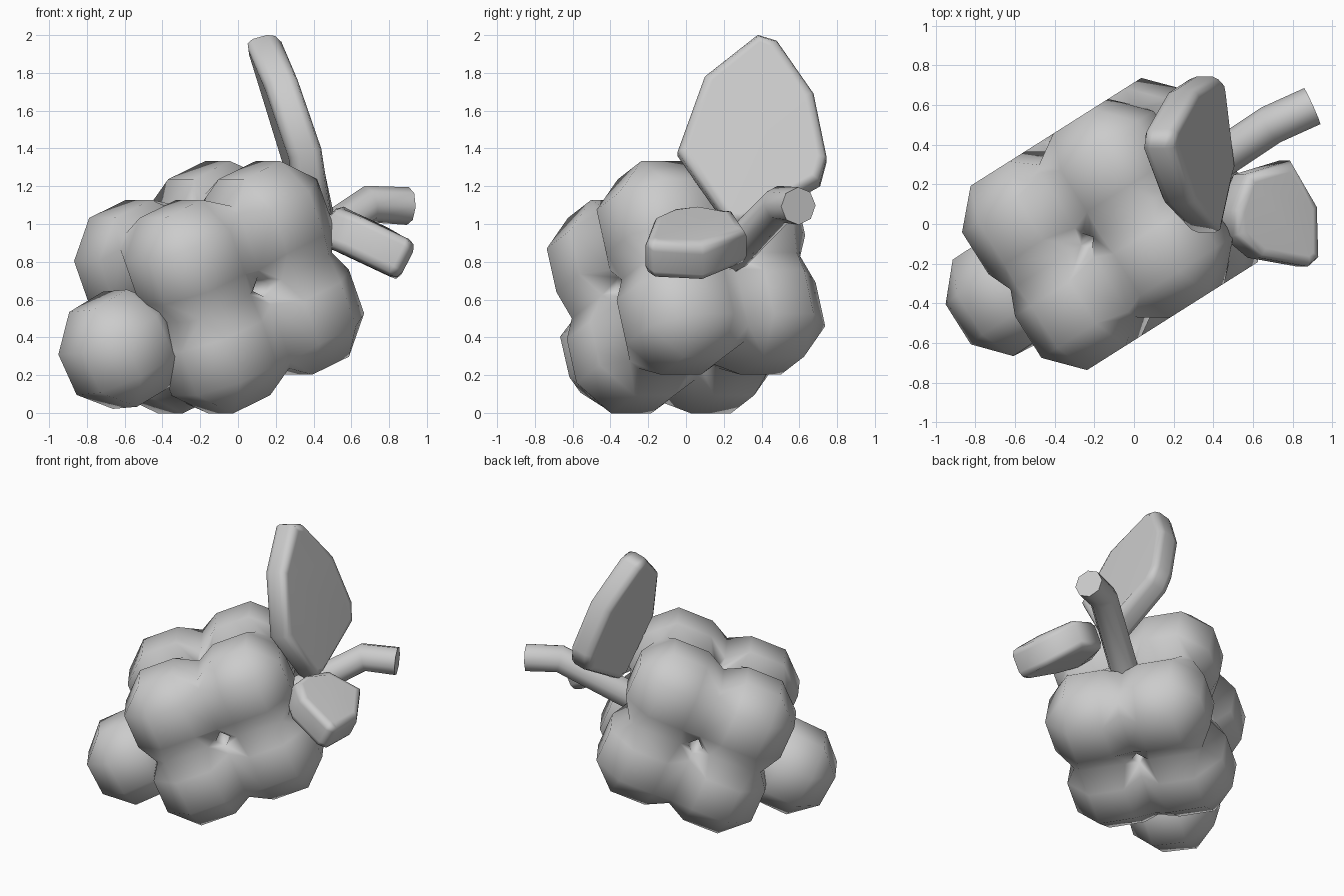
import bpy, bmesh, math
from mathutils import Vector, Matrix

old = bpy.data.objects.get("Cube")
if old:
    bpy.data.objects.remove(old, do_unlink=True)

grey = bpy.data.materials.new("plain_grey")
grey.use_nodes = True
colour = (0.6, 0.6, 0.6, 1)
grey.diffuse_color = colour
grey.node_tree.nodes["Principled BSDF"].inputs["Base Color"].default_value = colour


def add_object(name, bm):
    mesh = bpy.data.meshes.new(name)
    bmesh.ops.recalc_face_normals(bm, faces=bm.faces)
    for face in bm.faces:
        face.smooth = True
    bm.to_mesh(mesh)
    bm.free()
    mesh.materials.append(grey)
    obj = bpy.data.objects.new(name, mesh)
    bpy.context.scene.collection.objects.link(obj)
    return obj


def grape_shape(middle, size):
    # Cube with broad chamfers
    bm = bmesh.new()
    bmesh.ops.create_cube(bm, size=size)
    bmesh.ops.bevel(bm, geom=bm.edges[:], offset=size * 0.292, segments=1, affect="EDGES")
    bmesh.ops.translate(bm, verts=bm.verts, vec=middle)
    return bm


# Tilted frame of the bunch: along the stem, across, and up
heading, tilt = math.radians(32.3), math.radians(22.5)
frame = Matrix.Rotation(heading, 3, "Z") @ Matrix.Rotation(-tilt, 3, "Y")

# Block of eight grapes: one grape, cut where it meets its neighbours, mirrored
middle = Vector((0.535, 0.50, 0.52)) / 2
bm = grape_shape(middle, 0.60)
for axis in Matrix.Identity(3):
    bmesh.ops.bisect_plane(bm, geom=bm.verts[:] + bm.edges[:] + bm.faces[:],
                           plane_co=(0, 0, 0), plane_no=axis, clear_inner=True)
# Widen the necks between neighbours
for v in bm.verts:
    on_cut = [abs(c) < 1e-4 for c in v.co]
    if any(on_cut):
        v.co = [0 if on_cut[i] else middle[i] + 1.3 * (v.co[i] - middle[i])
                for i in range(3)]
bunch = add_object("grape_bunch", bm)
mirror = bunch.modifiers.new("eight_grapes", "MIRROR")
mirror.use_axis = (True, True, True)
bunch.matrix_world = Matrix.Translation((-0.10, 0, 0.665)) @ frame.to_4x4()

# Smaller grape at the tip
end = add_object("grape_end", grape_shape(Vector(), 0.575))
turn = Matrix.Rotation(math.radians(-5), 3, "Y") @ frame
end.matrix_world = Matrix.Translation((-0.625, -0.34, 0.337)) @ turn.to_4x4()


def leaf(name, outline, normal, thickness, bevel):
    # Thick plate from a centre outline with a rounded rim
    bm = bmesh.new()
    half = Vector(normal).normalized() * thickness / 2
    caps = [[bm.verts.new(Vector(p) + half * side) for p in outline] for side in (-1, 1)]
    for cap in caps:
        bm.faces.new(cap)
    count = len(outline)
    for i in range(count):
        j = (i + 1) % count
        bm.faces.new((caps[0][i], caps[0][j], caps[1][j], caps[1][i]))
    rim = [e for e in bm.edges if any(len(f.verts) == count for f in e.link_faces)]
    bmesh.ops.bevel(bm, geom=rim, offset=bevel, segments=2, profile=0.5, affect="EDGES")
    add_object(name, bm).modifiers.new("flat_sides", "WEIGHTED_NORMAL")


# Tall leaf, leaning toward its tip, with its sides curled forward
tall = [(0.38, 1.99), (0.48, 1.96), (0.675, 1.68), (0.745, 1.34), (0.71, 1.21),
        (0.30, 0.98), (0.22, 0.99), (-0.045, 1.37), (0.10, 1.77)]
leaf("tall_leaf", [(0.305 - 0.28 * (z - 1.3) + 0.18 * abs(y - 0.4), y, z) for y, z in tall],
     (1, 0, 0.28), 0.18, 0.05)

# Small leaf, drooping to the side, with its sides curled up
small = [(0.46, 0.07), (0.53, 0.25), (0.76, 0.32), (0.89, 0.09),
         (0.90, -0.17), (0.85, -0.215), (0.60, -0.17), (0.47, -0.06)]
leaf("small_leaf", [(x, y, 0.97 - 0.5 * (x - 0.5) + 0.15 * abs(y - 0.03)) for x, y in small],
     (0.45, 0, 0.89), 0.22, 0.05)

# Bent eight-sided stem
curve = bpy.data.curves.new("stem", "CURVE")
curve.dimensions = "3D"
curve.bevel_depth = 0.1
curve.bevel_resolution = 2
curve.use_fill_caps = True
path = [(0.27, 0.22, 0.82), (0.69, 0.50, 1.105), (0.90, 0.595, 1.095)]
spline = curve.splines.new("POLY")
spline.points.add(len(path) - 1)
for point, place in zip(spline.points, path):
    point.co = (*place, 1)
curve.materials.append(grey)
stem = bpy.data.objects.new("stem", curve)
bpy.context.scene.collection.objects.link(stem)
